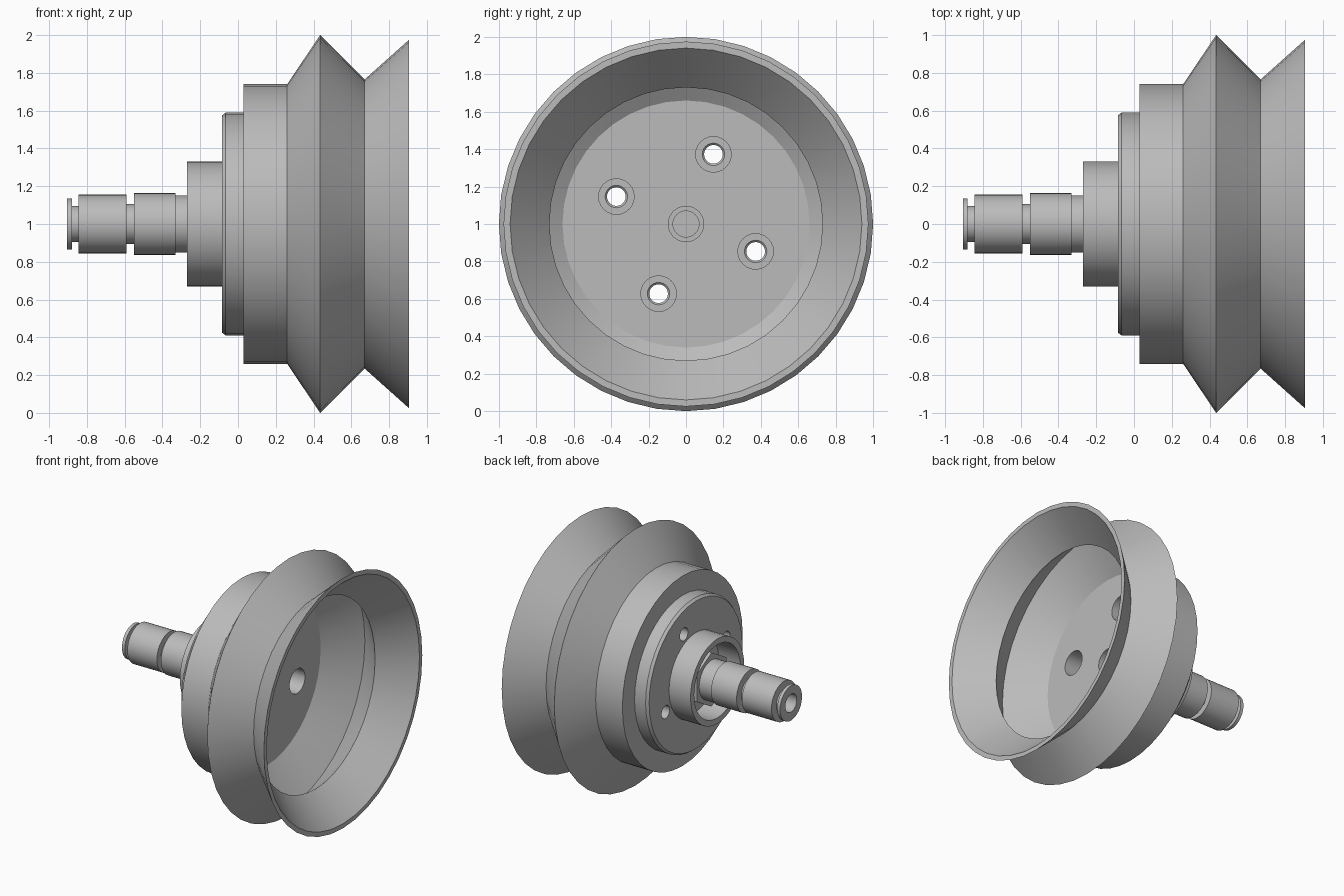
import bpy
import bmesh
from math import cos, sin, pi, radians
from mathutils import Vector, Matrix

if "Cube" in bpy.data.objects:
    bpy.data.objects.remove(bpy.data.objects["Cube"], do_unlink=True)

grey = bpy.data.materials.new("plain grey")
grey.use_nodes = True
grey.diffuse_color = (0.5, 0.5, 0.5, 1)
grey.node_tree.nodes["Principled BSDF"].inputs["Base Color"].default_value = (0.5, 0.5, 0.5, 1)

AXIS_Z = 1.0


def lathe(name, profile, sides=40, closed=False, y=0.0, z=0.0):
    """Turn (x, radius) points about the long axis of the model."""
    bm = bmesh.new()
    verts = [bm.verts.new((x, 0, r)) for x, r in profile]
    edges = [bm.edges.new(pair) for pair in zip(verts, verts[1:])]
    if closed:
        edges.append(bm.edges.new((verts[-1], verts[0])))
    bmesh.ops.spin(bm, geom=verts + edges, cent=(0, 0, 0), axis=(1, 0, 0),
                   angle=2 * pi, steps=sides, use_duplicate=False)
    bmesh.ops.remove_doubles(bm, verts=bm.verts[:], dist=0.0001)
    bmesh.ops.recalc_face_normals(bm, faces=bm.faces[:])
    bmesh.ops.transform(bm, verts=bm.verts[:],
                        matrix=Matrix.Translation(Vector((0, y, AXIS_Z + z))))
    mesh = bpy.data.meshes.new(name)
    bm.to_mesh(mesh)
    bm.free()
    mesh.materials.append(grey)
    obj = bpy.data.objects.new(name, mesh)
    bpy.context.collection.objects.link(obj)
    return obj


def activate(obj):
    bpy.ops.object.select_all(action='DESELECT')
    obj.select_set(True)
    bpy.context.view_layer.objects.active = obj


def cut(obj, cutter):
    mod = obj.modifiers.new("hole", 'BOOLEAN')
    mod.operation = 'DIFFERENCE'
    mod.solver = 'EXACT'
    mod.object = cutter
    activate(obj)
    bpy.ops.object.modifier_apply(modifier=mod.name)
    bpy.data.objects.remove(cutter, do_unlink=True)


# Flexible bellows with its collar, fold and flared lip
bellows = lathe("bellows", [
    (0.03, 0.57), (0.03, 0.74), (0.26, 0.74), (0.435, 1.0), (0.67, 0.765),
    (0.905, 0.975), (0.905, 0.94), (0.67, 0.73), (0.435, 0.94),
    (0.25, 0.66), (0.23, 0.63), (0.23, 0.57)], closed=True)

# Rigid plate with chamfered flange
plate = lathe("mounting_plate", [
    (-0.085, 0), (-0.085, 0.575), (-0.065, 0.59), (0.05, 0.59),
    (0.05, 0.64), (0.23, 0.64), (0.25, 0.66), (0.25, 0)])

# Four counterbored bolt holes and the blind centre hole
for i in range(4):
    a = radians(68.5 + 90 * i)
    cut(plate, lathe("bolt_hole_cutter", [
        (-0.2, 0), (-0.2, 0.05), (0.09, 0.05), (0.1, 0.06),
        (0.1, 0.095), (0.4, 0.095), (0.4, 0)],
        sides=24, y=0.4 * cos(a), z=0.4 * sin(a)))
cut(plate, lathe("centre_hole_cutter", [
    (0.03, 0), (0.03, 0.07), (0.1, 0.07), (0.1, 0.095), (0.4, 0.095), (0.4, 0)],
    sides=24))

# Hollow hub ring behind the plate
hub = lathe("hub_ring", [
    (-0.27, 0.285), (-0.27, 0.33), (-0.08, 0.33), (-0.08, 0.285)], closed=True)

# Hexagonal nut inside the hub
nut = lathe("hex_nut", [
    (-0.22, 0.1), (-0.22, 0.21), (-0.08, 0.21), (-0.08, 0.1)], sides=6, closed=True)

# Grooved connector stem with a bore
stem = lathe("connector_stem", [
    (-0.12, 0), (-0.12, 0.07), (-0.905, 0.07), (-0.905, 0.135), (-0.88, 0.135),
    (-0.88, 0.095), (-0.845, 0.095), (-0.845, 0.155), (-0.59, 0.155),
    (-0.59, 0.105), (-0.55, 0.105), (-0.55, 0.163), (-0.33, 0.163),
    (-0.33, 0.152), (-0.08, 0.152), (-0.08, 0)])

for obj in (bellows, plate, hub, nut, stem):
    activate(obj)
    bpy.ops.object.shade_smooth_by_angle(angle=radians(25))
